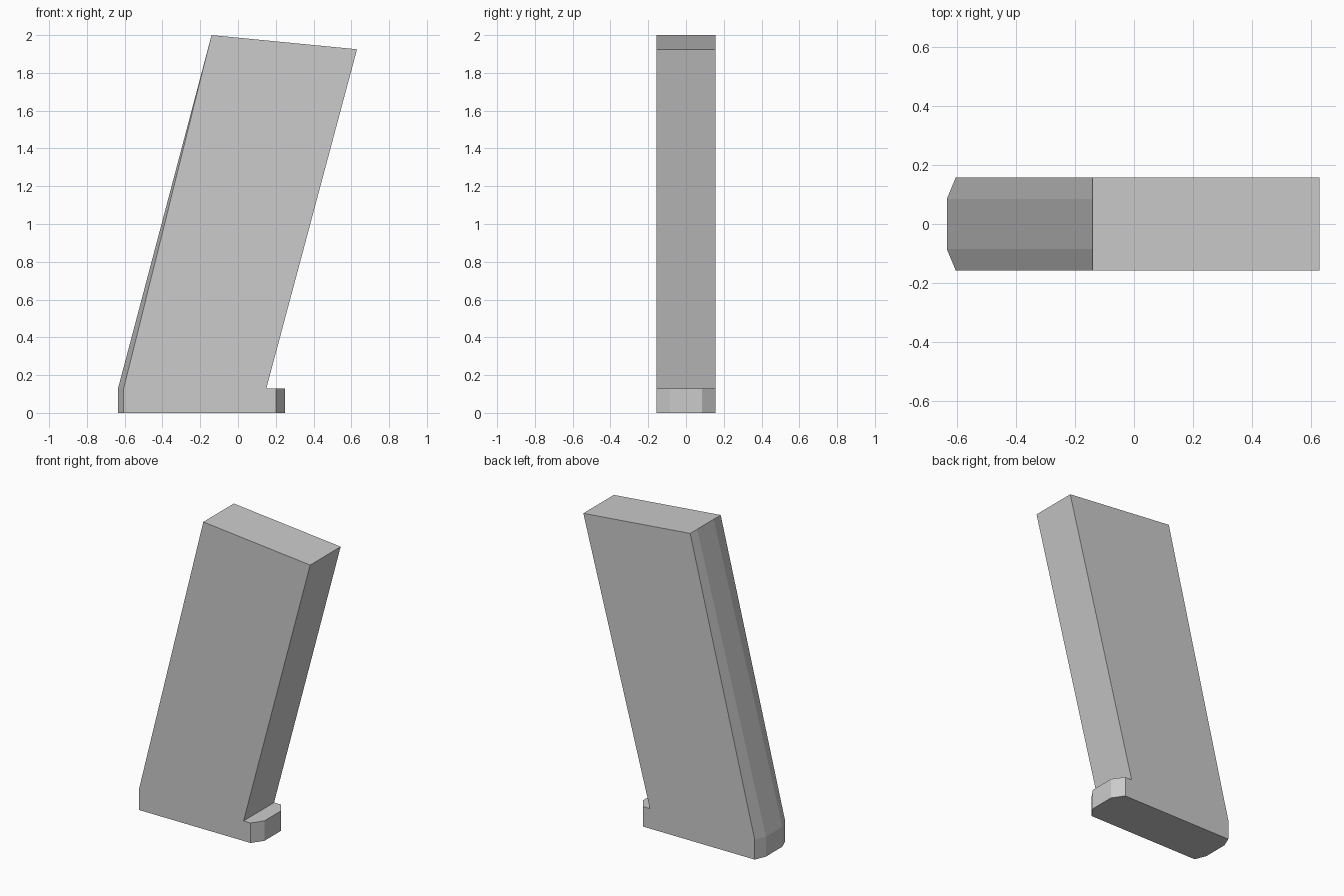
import bpy
import bmesh

cube = bpy.data.objects.get("Cube")
if cube:
    bpy.data.objects.remove(cube, do_unlink=True)

# Single grey material
grey = bpy.data.materials.new("plain_grey")
grey.use_nodes = True
colour = (0.6, 0.6, 0.6, 1.0)
grey.diffuse_color = colour
grey.node_tree.nodes["Principled BSDF"].inputs["Base Color"].default_value = colour

W, C = 0.157, 0.085          # half width, half width of the chamfered ends
STEP, TOP = 0.13, 2.0        # height of the foot, height of the body
bm = bmesh.new()


def ring(points):
    return [bm.verts.new(p) for p in points]


def bridge(lower, upper, closed=True):
    n = len(lower)
    for i in range(n if closed else n - 1):
        j = (i + 1) % n
        bm.faces.new((lower[i], lower[j], upper[j], upper[i]))


# Foot outline: chamfered back, straight sides, chamfered front lip
back = [(-0.605, W), (-0.635, C), (-0.635, -C), (-0.605, -W)]
front = [(0.15, -W), (0.20, -W), (0.25, -C), (0.25, C), (0.20, W), (0.15, W)]
outline = back + front
foot_bottom = ring([(x, y, 0) for x, y in outline])
foot_top = ring([(x, y, STEP) for x, y in outline])
bm.faces.new(foot_bottom[::-1])
bridge(foot_bottom, foot_top)
bm.faces.new(foot_top[4:])   # top of the front lip

# Leaning body: the back chamfers run out to a square edge at the top
body_bottom = foot_top[:5] + foot_top[-1:]
body_top = ring([(-0.14, y, TOP) for _, y in back]
                + [(0.63, -W, 1.925), (0.63, W, 1.925)])
bridge(body_bottom, body_top)
bm.faces.new(body_top)

bmesh.ops.recalc_face_normals(bm, faces=bm.faces[:])
mesh = bpy.data.meshes.new("slanted_body")
bm.to_mesh(mesh)
bm.free()
mesh.materials.append(grey)
body = bpy.data.objects.new("slanted_body", mesh)
bpy.context.collection.objects.link(body)
